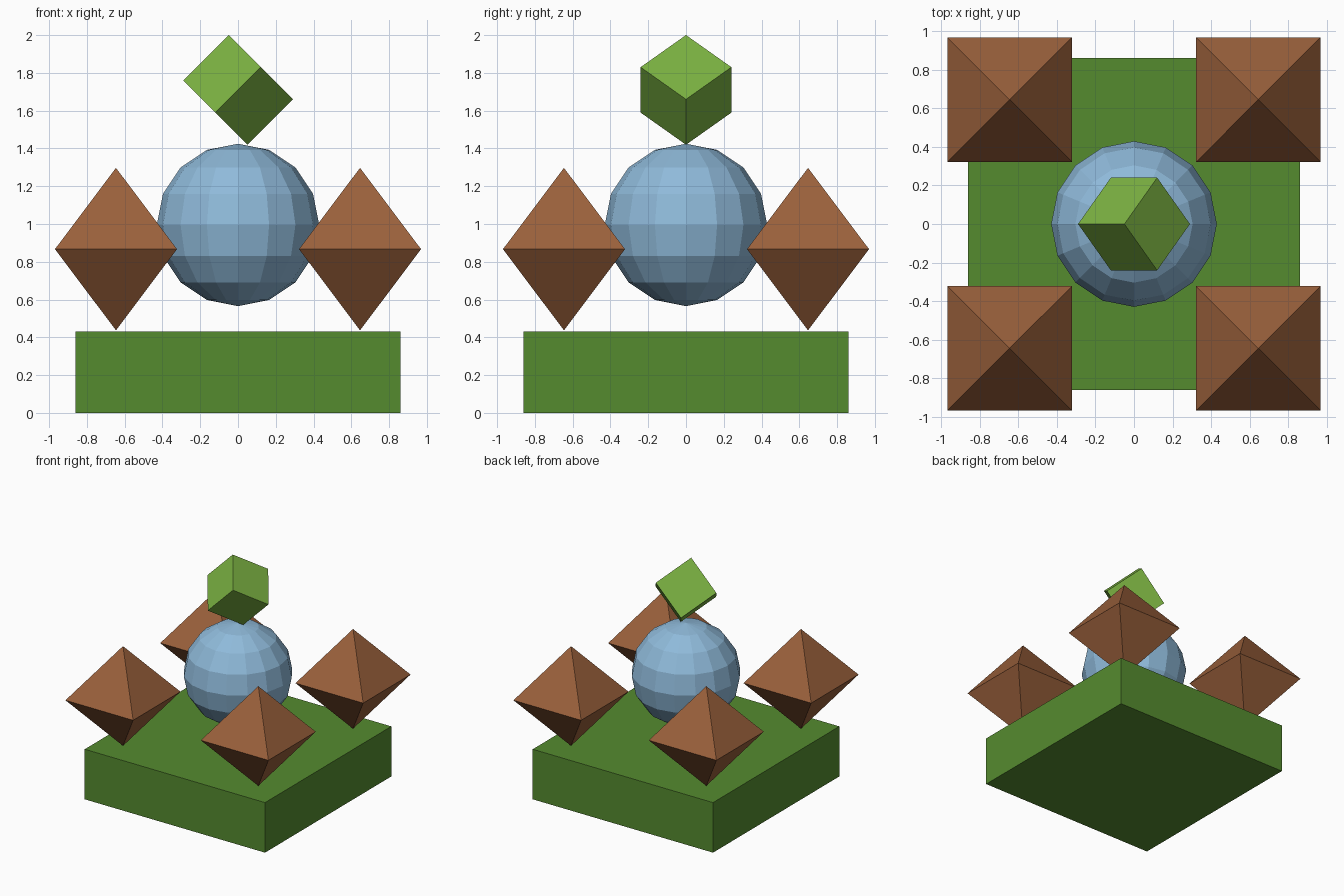
import bpy
from math import pi

if "Cube" in bpy.data.objects:
    bpy.data.objects.remove(bpy.data.objects["Cube"])


def material(name, rgb):
    # colours are given in sRGB and stored as linear
    mat = bpy.data.materials.new(name)
    mat.diffuse_color = [((c / 255 + 0.055) / 1.055) ** 2.4 for c in rgb] + [1]
    mat.use_nodes = True
    mat.node_tree.nodes["Principled BSDF"].inputs["Base Color"].default_value = mat.diffuse_color
    return mat


def finish(name, mat):
    obj = bpy.context.object
    obj.name = name
    obj.data.materials.append(mat)
    return obj


dark_green = material("dark_green", (85, 139, 47))
light_green = material("light_green", (124, 179, 66))
brown = material("brown", (155, 97, 60))
blue = material("blue", (143, 186, 218))

# Square base slab
bpy.ops.mesh.primitive_cube_add(size=1, location=(0, 0, 0.216), scale=(1.722, 1.722, 0.432))
finish("base", dark_green)

# Faceted ball floating over the base
bpy.ops.mesh.primitive_uv_sphere_add(segments=16, ring_count=8, radius=0.43, location=(0, 0, 0.995))
finish("ball", blue)

# Small cube balanced on the ball, tilted about two axes
bpy.ops.mesh.primitive_cube_add(size=0.34, location=(0, 0, 1.71), rotation=(pi / 4, -pi / 4, 0))
finish("top_cube", light_green)


# Four octahedra standing on their points at the corners
def octahedron(name, x, y, z=0.867, half=0.323, height=0.43):
    mesh = bpy.data.meshes.new(name)
    verts = [(-half, -half, 0), (half, -half, 0), (half, half, 0), (-half, half, 0),
             (0, 0, height), (0, 0, -height)]
    faces = []
    for i in range(4):
        j = (i + 1) % 4
        faces += [(i, j, 4), (j, i, 5)]
    mesh.from_pydata(verts, [], faces)
    obj = bpy.data.objects.new(name, mesh)
    obj.location = (x, y, z)
    mesh.materials.append(brown)
    bpy.context.collection.objects.link(obj)


for sx, side in ((-1, "left"), (1, "right")):
    for sy, end in ((-1, "front"), (1, "back")):
        octahedron(f"corner_crystal_{end}_{side}", sx * 0.646, sy * 0.646)
